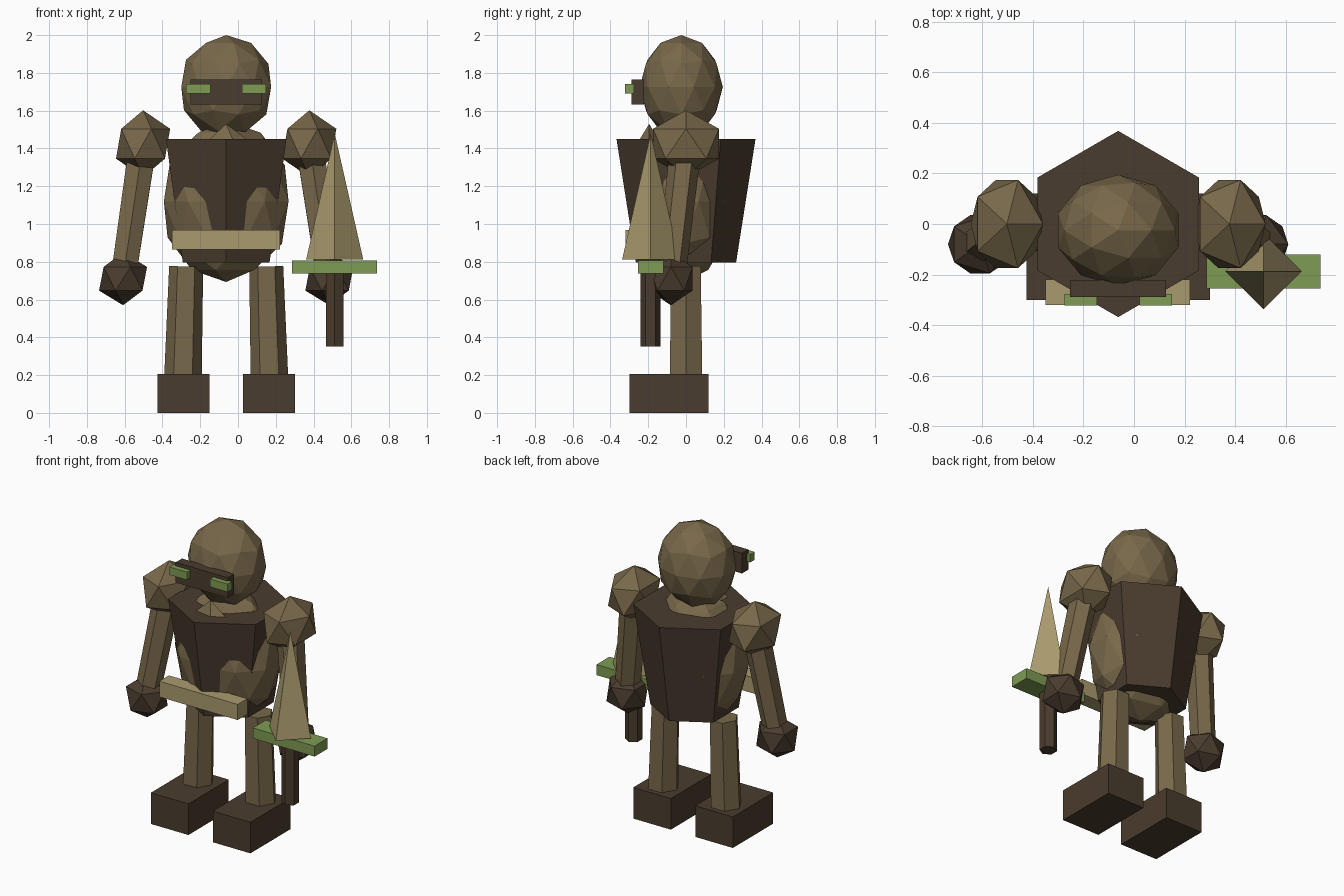
import bpy, bmesh, math
from mathutils import Vector, Matrix

if "Cube" in bpy.data.objects:
    bpy.data.objects.remove(bpy.data.objects["Cube"])


def material(name, hexcode):
    def lin(c):
        c /= 255
        return c / 12.92 if c <= 0.04045 else ((c + 0.055) / 1.055) ** 2.4
    m = bpy.data.materials.new(name)
    m.diffuse_color = tuple(lin(int(hexcode[i:i + 2], 16)) for i in (0, 2, 4)) + (1,)
    m.use_nodes = True
    m.node_tree.nodes["Principled BSDF"].inputs["Base Color"].default_value = m.diffuse_color
    return m


DARK = material("dark brown", "4a3c2e")
BROWN = material("brown", "78684a")
TAN = material("tan", "aa9a6e")
GREEN = material("green", "7f9c54")
CX = -0.0625  # centre line of the figure


def finish(name, bm, mat):
    bmesh.ops.recalc_face_normals(bm, faces=bm.faces[:])
    me = bpy.data.meshes.new(name)
    bm.to_mesh(me)
    bm.free()
    me.materials.append(mat)
    ob = bpy.data.objects.new(name, me)
    bpy.context.collection.objects.link(ob)
    return ob


def box(name, x, y, z, mat):
    bm = bmesh.new()
    bmesh.ops.create_cube(bm, size=1)
    size = Vector((x[1] - x[0], y[1] - y[0], z[1] - z[0]))
    mid = Vector((sum(x), sum(y), sum(z))) / 2
    for v in bm.verts:
        v.co = v.co * size + mid
    return finish(name, bm, mat)


def ball(name, centre, radii, level, mat):
    bm = bmesh.new()
    bmesh.ops.create_icosphere(bm, subdivisions=level, radius=1)
    for v in bm.verts:
        v.co = v.co * Vector(radii) + Vector(centre)
    return finish(name, bm, mat)


def rod(name, a, b, ra, rb, mat, sides=6, spin=0):
    """Tapered prism from a to b; spin turns it about its own axis."""
    a, b = Vector(a), Vector(b)
    d = b - a
    bm = bmesh.new()
    bmesh.ops.create_cone(bm, cap_ends=True, segments=sides, radius1=ra,
                          radius2=rb, depth=d.length)
    turn = Vector((0, 0, 1)).rotation_difference(d).to_matrix().to_4x4()
    mat4 = Matrix.Translation((a + b) / 2) @ turn @ Matrix.Rotation(math.radians(spin), 4, 'Z')
    bmesh.ops.transform(bm, matrix=mat4, verts=bm.verts[:])
    bmesh.ops.remove_doubles(bm, verts=bm.verts[:], dist=1e-5)
    return finish(name, bm, mat)


# Head and torso
ball("head", (CX, -0.025, 1.725), (0.25, 0.22, 0.275), 2, BROWN)
ball("torso", (CX, -0.015, 1.12), (0.347, 0.265, 0.427), 2, BROWN)
ball("throat", (CX, -0.195, 1.38), (0.125, 0.06, 0.15), 1, BROWN)
rod("vest", (CX, 0, 0.795), (CX, 0, 1.45), 0.265, 0.368, DARK)
box("belt", (-0.35, 0.222), (-0.32, -0.22), (0.865, 0.968), TAN)

# Visor and eyes
box("visor", (CX - 0.19, CX + 0.19), (-0.288, -0.222), (1.632, 1.765), DARK)
for side, s in (("left", -1), ("right", 1)):
    ex = CX + s * 0.148
    box(side + "_eye", (ex - 0.064, ex + 0.064), (-0.322, -0.276), (1.69, 1.742), GREEN)

    # Arms
    shoulder = (CX + s * 0.44, 0, 1.425)
    hand = (CX + s * 0.546, -0.08, 0.71)
    ball(side + "_shoulder", shoulder, (0.16, 0.205, 0.177), 1, BROWN)
    rod(side + "_arm", hand, shoulder, 0.076, 0.084, BROWN)
    ball(side + "_hand", hand, (0.142, 0.135, 0.14), 1, DARK)

    # Legs and feet
    rod(side + "_leg", (CX + s * 0.23, 0, 0.15), (CX + s * 0.212, 0, 0.775),
        0.1, 0.09, BROWN, spin=30)
    fx = CX + s * 0.226
    box(side + "_foot", (fx - 0.137, fx + 0.137), (-0.3, 0.12), (0, 0.205), DARK)

# Short sword
SX, SY = 0.512, -0.187
rod("sword_grip", (SX, SY, 0.352), (SX, SY, 0.77), 0.053, 0.053, DARK)
box("sword_guard", (0.287, 0.737), (-0.255, -0.12), (0.737, 0.806), GREEN)
rod("sword_blade", (SX, SY, 0.812), (SX, SY, 1.48), 0.151, 0, TAN, sides=4)
